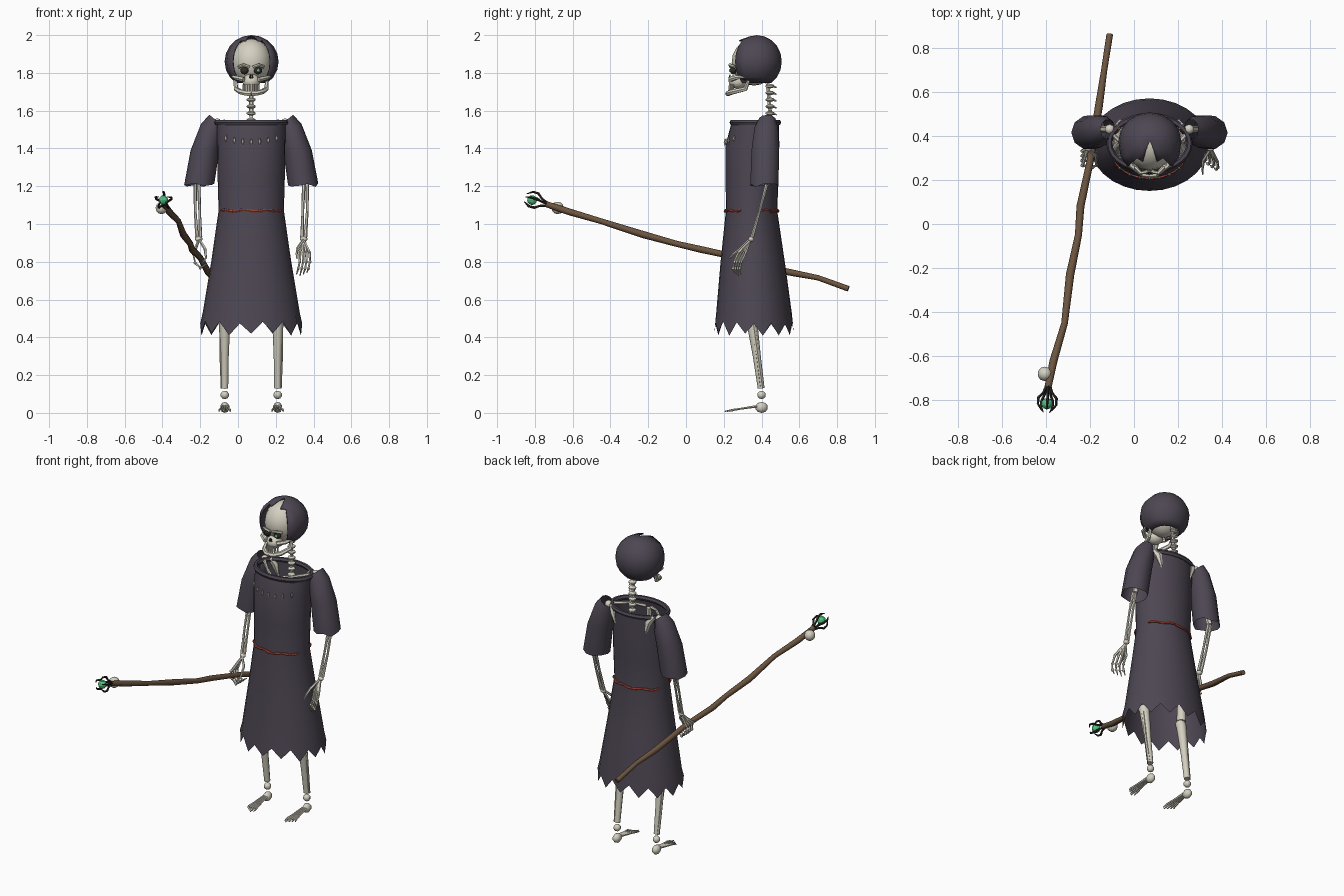
import bpy, bmesh, math, random
from mathutils import Vector, Matrix

if "Cube" in bpy.data.objects:
    bpy.data.objects.remove(bpy.data.objects["Cube"])

random.seed(4)
CX = 0.07  # body mid-line


def material(name, rgb):
    m = bpy.data.materials.new(name)
    m.diffuse_color = (*rgb, 1)
    m.use_nodes = True
    m.node_tree.nodes["Principled BSDF"].inputs["Base Color"].default_value = m.diffuse_color
    return m


CLOTH = material("cloth", (0.075, 0.062, 0.085))
BONE = material("bone", (0.66, 0.63, 0.53))
WOOD = material("wood", (0.15, 0.09, 0.05))
DARK = material("dark", (0.03, 0.025, 0.02))
RED = material("red", (0.36, 0.06, 0.04))
GREEN = material("green", (0.08, 0.55, 0.22))


def finish(bm, name, mat, angle=50):
    bmesh.ops.recalc_face_normals(bm, faces=bm.faces)
    me = bpy.data.meshes.new(name)
    bm.to_mesh(me)
    bm.free()
    me.materials.append(mat)
    ob = bpy.data.objects.new(name, me)
    bpy.context.collection.objects.link(ob)
    bpy.ops.object.select_all(action='DESELECT')
    ob.select_set(True)
    bpy.context.view_layer.objects.active = ob
    bpy.ops.object.shade_smooth_by_angle(angle=math.radians(angle))
    return ob


def loft(bm, rings, caps=False, closed=False):
    vs = [[bm.verts.new(p) for p in r] for r in rings]
    n = len(vs[0])
    pairs = list(zip(vs, vs[1:])) + ([(vs[-1], vs[0])] if closed else [])
    for a, b in pairs:
        for i in range(n):
            j = (i + 1) % n
            bm.faces.new((a[i], a[j], b[j], b[i]))
    if caps:
        bm.faces.new(vs[0])
        bm.faces.new(vs[-1])


def tube(bm, pts, radii, n=6):
    pts = [Vector(p) for p in pts]
    if not isinstance(radii, (list, tuple)):
        radii = [radii] * len(pts)
    rings = []
    for i, p in enumerate(pts):
        t = pts[min(i + 1, len(pts) - 1)] - pts[max(i - 1, 0)]
        q = t.to_track_quat('Z', 'Y')
        rings.append([p + q @ Vector((radii[i] * math.cos(k * math.tau / n),
                                      radii[i] * math.sin(k * math.tau / n), 0)) for k in range(n)])
    loft(bm, rings, caps=True)


def ball(bm, c, r, seg=10):
    r = r if isinstance(r, tuple) else (r, r, r)
    bmesh.ops.create_uvsphere(bm, u_segments=seg, v_segments=max(5, seg * 2 // 3), radius=1,
                              matrix=Matrix.Translation(c) @ Matrix.Diagonal((*r, 1)))


def ellipse(cx, cy, z, rx, ry, n):
    return [Vector((cx + rx * math.cos(i * math.tau / n), cy + ry * math.sin(i * math.tau / n), z))
            for i in range(n)]


# robe with ragged hem
N = 28
bm = bmesh.new()
rings = [ellipse(CX, cy, z, rx, ry, N) for z, rx, ry, cy in [
    (1.54, .182, .125, .367), (1.42, .18, .142, .352), (1.25, .178, .14, .35), (1.07, .173, .136, .347),
    (.8, .212, .17, .353), (.53, .257, .2, .36), (.45, .27, .21, .36)]]
for i, p in enumerate(rings[-1]):
    p.z = (.415 if i % 2 else .475) + random.uniform(-.008, .012)
loft(bm, rings)
finish(bm, "robe", CLOTH)

# collar roll
bm = bmesh.new()
loft(bm, [ellipse(CX, .367, 1.537 + .016 * math.sin(a), .182 + .014 * math.cos(a), .123 + .014 * math.cos(a), N)
          for a in [k * math.tau / 6 for k in range(6)]], closed=True)
finish(bm, "collar", CLOTH)

# belt: wavy front and back strips
bm = bmesh.new()
for mid in (-math.pi / 2, math.pi / 2):
    pts = []
    for k in range(15):
        a = mid + (k / 14 - .5) * 2.3
        pts.append((CX + .176 * math.cos(a), .347 + .139 * math.sin(a), 1.07 + .005 * math.sin(k * 1.4)))
    tube(bm, pts, [.004] + [.009, .006] * 6 + [.008, .004])
finish(bm, "belt", RED)

# wide sleeves
for s, side in ((-1, "right"), (1, "left")):
    bm = bmesh.new()
    rings = []
    for off, rx, ry, cy, z, tilt in [(.275, .08, .078, .415, 1.205, 0), (.245, .076, .077, .42, 1.39, 0),
                                     (.21, .056, .066, .425, 1.5, .03), (.19, .032, .045, .43, 1.553, .025)]:
        rings.append([Vector((CX + s * (off + rx * math.cos(a)), cy + ry * math.sin(a), z + tilt * math.cos(a)))
                      for a in [k * math.tau / 10 for k in range(10)]])
    for p in rings[0]:
        p.z += random.uniform(-.01, .012)
    loft(bm, rings)
    finish(bm, side + "_sleeve", CLOTH)

# hood, open at the face and along the crown
bm = bmesh.new()
bmesh.ops.create_uvsphere(bm, u_segments=16, v_segments=10, radius=1)
gone = []
for f in bm.faces:
    c = f.calc_center_median()
    a = abs(math.atan2(c.x, -c.y))
    if c.z < -.86 or a < (.8 if c.z < .75 else .45):
        gone.append(f)
bmesh.ops.delete(bm, geom=gone, context='FACES')
for v in bm.verts:
    front = .022 if v.co.y < -.3 else 0
    v.co = Vector((CX + .002 + .143 * v.co.x, .375 + .132 * v.co.y - front, 1.86 + .14 * v.co.z))
hood = finish(bm, "hood", CLOTH)
sol = hood.modifiers.new("thickness", 'SOLIDIFY')
sol.thickness = .007
sol.offset = -1

# skull, cheekbones, jaw and teeth
bm = bmesh.new()
ball(bm, (CX + .002, .36, 1.857), (.108, .118, .124), 16)
ball(bm, (CX, .275, 1.755), (.05, .05, .04))
for s in (-1, 1):
    tube(bm, [(CX + s * .105, .34, 1.785), (CX + s * .083, .265, 1.775), (CX + s * .04, .235, 1.765)], [.007, .012, .014])
    tube(bm, [(CX + s * .085, .335, 1.77), (CX + s * .08, .315, 1.715), (CX + s * .058, .25, 1.7),
              (CX + s * .028, .225, 1.692), (CX, .222, 1.69)], [.008, .013, .014, .014, .015])
    tube(bm, [(CX + s * .01, .238, 1.83), (CX + s * .04, .232, 1.842), (CX + s * .065, .258, 1.832)], .009)
for k in range(-3, 4):
    tube(bm, [(CX + k * .013, .232 + .002 * k * k, 1.738), (CX + k * .013, .228 + .002 * k * k, 1.7)], .006)
finish(bm, "skull", BONE)

bm = bmesh.new()
for s in (-1, 1):
    ball(bm, (CX + s * .036, .25, 1.812), (.023, .017, .02))
    tube(bm, [(CX + s * .007, .23, 1.772), (CX + s * .003, .233, 1.79)], [.006, .003])
finish(bm, "eye_sockets", DARK)
bm = bmesh.new()
ball(bm, (CX + .038, .236, 1.812), .009, 8)
finish(bm, "glowing_eye", GREEN)

# spine, pelvis, ribs and shoulder bones
bm = bmesh.new()
tube(bm, [(CX, .43, 1.76), (CX, .445, 1.6), (CX, .435, 1.3), (CX, .4, 1.0)], .011)
for k in range(20):
    z = 1.73 - k * .036
    y = .445 - max(0, 1.5 - z) * .08
    ball(bm, (CX, y, z), (.025, .024, .012), 8)
    tube(bm, [(CX, y + .015, z), (CX, y + .035, z - .008)], [.007, .003], 4)
ball(bm, (CX, .38, .97), (.1, .06, .045))
for k in range(5):
    z, w = 1.47 - k * .055, .1 + .012 * min(k, 3)
    for s in (-1, 1):
        tube(bm, [(CX + s * w * math.sin(a), .355 + .075 * math.cos(a), z - .02 * a)
                  for a in (.1, .7, 1.3, 1.9, 2.5, 3.0)], .007, 5)
tube(bm, [(CX, .275, 1.5), (CX, .265, 1.25)], [.018, .01])
for s in (-1, 1):
    tube(bm, [(CX + s * .02, .28, 1.51), (CX + s * .09, .33, 1.53), (CX + s * .185, .425, 1.54)], [.011, .008, .011])
    tube(bm, [(CX + s * .15, .44, 1.545), (CX + s * .125, .455, 1.51), (CX + s * .105, .462, 1.43)], [.014, .023, .004])
finish(bm, "torso_bones", BONE)

# tooth necklace on the chest
bm = bmesh.new()
for k in range(-3, 4):
    x, z = k * .045, 1.432 + .0022 * k * k
    y = .352 - .144 * math.sqrt(1 - (x / .182) ** 2)
    tube(bm, [(CX + x, y, z + .018), (CX + x, y - .002, z), (CX + x, y - .002, z - .018)], [.003, .008, .002], 6)
finish(bm, "tooth_necklace", BONE)

for s, side in ((-1, "right"), (1, "left")):
    # arm bones
    bm = bmesh.new()
    ball(bm, (CX + s * .18, .43, 1.535), .024, 8)
    tube(bm, [(CX + s * .18, .43, 1.53), (CX + s * .23, .43, 1.37), (CX + s * .285, .43, 1.21)], [.018, .012, .018])
    for d in (-.009, .009):
        tube(bm, [(CX + s * (.287 + d), .427, 1.21), (CX + s * (.285 + d * 1.3), .39, 1.07),
                  (CX + s * (.278 + d), .35, .93)], [.01, .007, .01])
    ball(bm, (CX + s * .278, .345, .92), (.02, .016, .014), 8)
    finish(bm, side + "_arm", BONE)

    # hand: right grips the staff, left hangs relaxed
    bm = bmesh.new()
    for k in range(4):
        if s < 0:
            y = .265 + k * .022
            pts = [(-.208, .342, .915), (-.235, y, .84), (-.228, y, .795), (-.2, y, .768), (-.165, y - .005, .79)]
        else:
            x, y = .325 + k * .018, .315 - k * .012
            pts = [(.348, .342, .915), (x, y, .85), (x + .002, y - .022, .8), (x - .006, y - .03, .765),
                   (x - .015, y - .025, .725 + .008 * abs(k - 1))]
        tube(bm, pts, [.007, .008, .006, .006, .003], 5)
        for p in pts[1:4]:
            ball(bm, p, .009, 6)
    if s < 0:
        tube(bm, [(-.205, .335, .915), (-.175, .31, .87), (-.17, .27, .82), (-.19, .25, .79)], [.007, .008, .006, .003], 5)
    else:
        tube(bm, [(.345, .335, .915), (.315, .29, .87), (.31, .25, .84), (.312, .225, .815)], [.007, .008, .006, .003], 5)
    finish(bm, side + "_hand", BONE)

    # leg bones
    x = CX + s * .14
    bm = bmesh.new()
    tube(bm, [(CX + s * .1, .38, .97), (x - s * .01, .36, .75), (x, .345, .54)], [.026, .02, .028], 8)
    ball(bm, (x, .34, .52), (.033, .033, .03), 8)
    tube(bm, [(x, .345, .51), (x, .375, .3), (x, .398, .13)], [.03, .021, .018], 8)
    tube(bm, [(x + s * .018, .355, .49), (x + s * .02, .38, .3), (x + s * .012, .402, .13)], [.012, .008, .01])
    ball(bm, (x, .4, .095), (.023, .023, .022), 8)
    finish(bm, side + "_leg", BONE)

    # foot bones
    bm = bmesh.new()
    ball(bm, (x, .4, .029), (.025, .034, .029), 8)
    for k in range(5):
        d = (k - 2) * .5
        end = .205 + .012 * abs(k - 2 + s)
        pts = [(x + d * .012, .375, .035), (x + d * .022, .29, .022), (x + d * .028, .25, .016), (x + d * .03, end, .008)]
        tube(bm, pts, [.007, .005, .006, .003], 5)
    finish(bm, side + "_foot", BONE)

# crooked staff
path = [(-.39, -.74, 1.105), (-.365, -.62, 1.065), (-.315, -.45, 1.015), (-.29, -.23, .945), (-.252, -.05, .895),
        (-.243, .08, .865), (-.2, .28, .822), (-.16, .53, .748), (-.135, .7, .715), (-.11, .86, .657)]
bm = bmesh.new()
tube(bm, path, [.016, .018, .015, .019, .016, .018, .016, .018, .014, .015], 8)
finish(bm, "staff", WOOD)

# small ball lashed near the staff head
bm = bmesh.new()
ball(bm, (-.405, -.68, 1.085), .033, 10)
finish(bm, "staff_ball", BONE)

# gem and claws
axis = Vector((-.06, -.95, .27)).normalized()
q = axis.to_track_quat('Z', 'Y')
tip = Vector((-.39, -.74, 1.105))
bm = bmesh.new()
ball(bm, tip + axis * .078, .026, 10)
finish(bm, "staff_gem", GREEN, 20)
bm = bmesh.new()
for k in range(5):
    a = k * math.tau / 5 + .3
    out = q @ Vector((math.cos(a), math.sin(a), 0))
    tube(bm, [tip + axis * u + out * r for u, r in ((-.005, .008), (.03, .022), (.055, .043), (.085, .044), (.115, .024))],
         [.007, .006, .007, .006, .002], 5)
finish(bm, "staff_claws", DARK)
